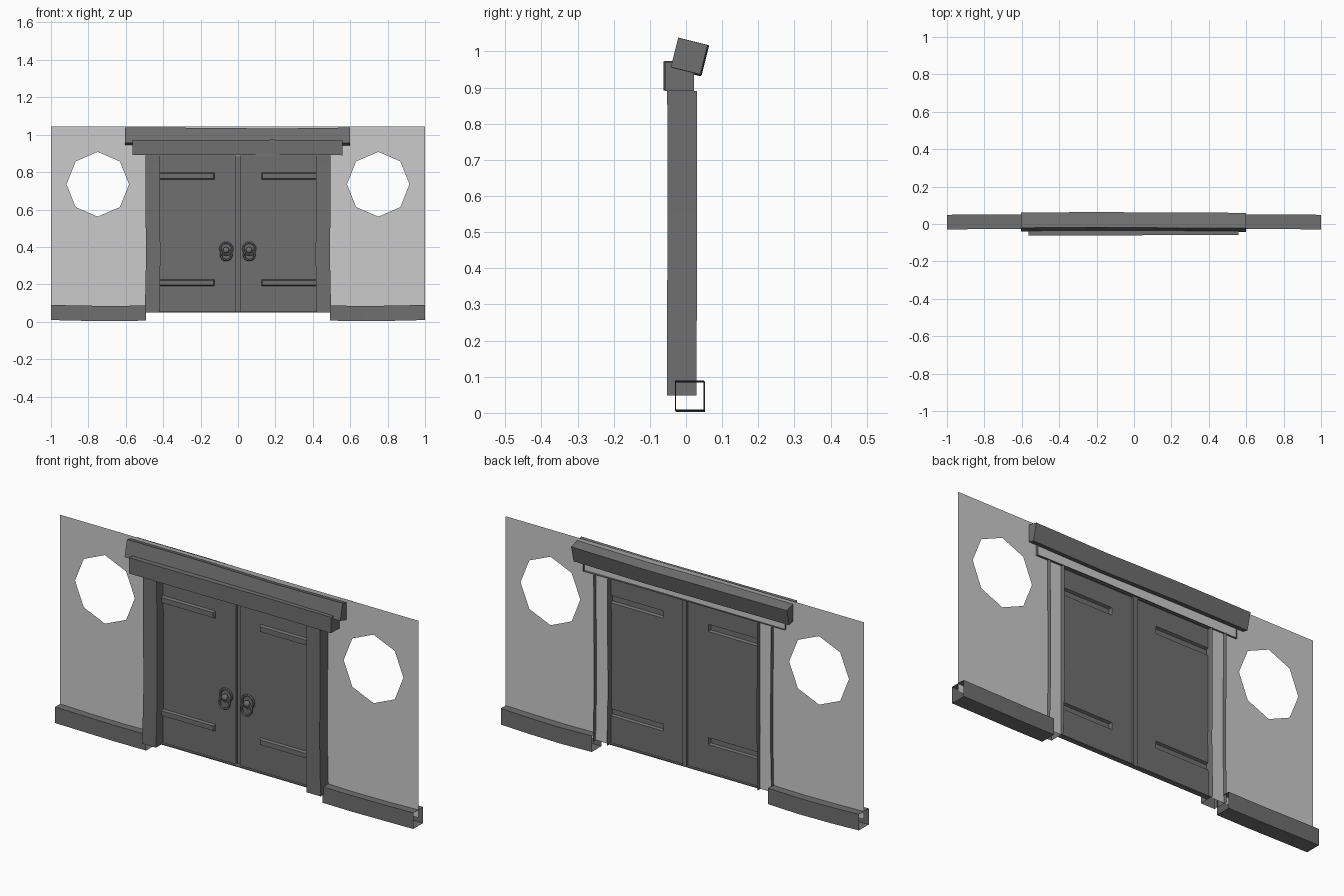
import bpy, bmesh, math

if "Cube" in bpy.data.objects:
    bpy.data.objects.remove(bpy.data.objects["Cube"])

dark = bpy.data.materials.new("dark_wood")
dark.diffuse_color = (.16, .16, .16, 1)
dark.use_nodes = True
dark.node_tree.nodes["Principled BSDF"].inputs["Base Color"].default_value = dark.diffuse_color


def smooth(ob):
    bpy.ops.object.select_all(action='DESELECT')
    ob.select_set(True)
    bpy.context.view_layer.objects.active = ob
    bpy.ops.object.shade_smooth_by_angle(angle=math.radians(35))


def finish(bm, name, mirror=False, mat=dark):
    bmesh.ops.recalc_face_normals(bm, faces=bm.faces[:])
    me = bpy.data.meshes.new(name)
    bm.to_mesh(me)
    bm.free()
    ob = bpy.data.objects.new(name, me)
    bpy.context.collection.objects.link(ob)
    if mat:
        me.materials.append(mat)
        smooth(ob)
    if mirror:
        ob.modifiers.new("Mirror", 'MIRROR')
    return ob


def sweep(name, section, stations, axis='X', closed=True, caps=True, mirror=False):
    """Sweep a section along an axis; each station is (position, offset a, offset b)."""
    bm = bmesh.new()
    rings = []
    for t, da, db in stations:
        rings.append([bm.verts.new((t, a + da, b + db) if axis == 'X' else (a + da, b + db, t))
                      for a, b in section])
    n = len(section)
    for r, s in zip(rings, rings[1:]):
        for i in range(n if closed else n - 1):
            j = (i + 1) % n
            bm.faces.new((r[i], r[j], s[j], s[i]))
    if caps:
        bm.faces.new(rings[0])
        bm.faces.new(rings[-1])
    return finish(bm, name, mirror)


# Thin wall sheet with doorway and two octagonal windows
bm = bmesh.new()
outline = [(-1, .05), (-1, 1.045), (1, 1.045), (1, .05),
           (.42, .05), (.42, .89), (-.42, .89), (-.42, .05)]
loops = [outline]
for cx in (-.75, .75):
    loops.append([(cx + .167 * math.cos(k * math.pi / 4), .735 + .173 * math.sin(k * math.pi / 4))
                  for k in range(8)])
edges = []
for loop in loops:
    vs = [bm.verts.new((x, .01, z)) for x, z in loop]
    edges += [bm.edges.new((vs[i], vs[(i + 1) % len(vs)])) for i in range(len(vs))]
bmesh.ops.triangle_fill(bm, use_beauty=True, use_dissolve=False, edges=edges)
finish(bm, "wall", mat=None)

# Open-ended base beams, slightly bowed
sweep("base_beam", [(-.03, .006), (.049, .006), (.049, .087), (-.03, .087)],
      [(.492, 0, 0), (.66, .003, -.003), (.83, .003, -.001), (1, 0, .003)],
      caps=False, mirror=True)

# Door posts: channels open at the back
sweep("door_post", [(.418, .03), (.418, -.052), (.495, -.052), (.495, .03)],
      [(.048, .003, -.001), (.33, -.003, 0), (.61, -.001, .001), (.89, 0, 0)],
      axis='Z', closed=False, caps=False, mirror=True)

# Lintel: channel open at the back
sweep("lintel", [(.02, .89), (-.06, .89), (-.06, .97), (.02, .97)],
      [(-.565, -.001, .002), (-.19, -.002, .002), (.19, .001, .003), (.56, .002, 0)],
      closed=False)

# Tilted top beam
h, ang = .042, math.radians(-14)
square = []
for a, b in ((-h, -h), (h, -h), (h, h), (-h, h)):
    square.append((.01 + a * math.cos(ang) - b * math.sin(ang),
                   .985 + a * math.sin(ang) + b * math.cos(ang)))
sweep("top_beam", square,
      [(-.605, 0, .002), (-.2, .003, .001), (.2, 0, -.003), (.6, -.001, .002)])

# Double door sheet: raised hinge straps and a recessed centre seam
bm = bmesh.new()
xs = [-.42, -.125, -.012, .012, .125, .42]
zs = [.052, .19, .225, .76, .797, .89]
grid = [[bm.verts.new((x, 0, z)) for x in xs] for z in zs]
straps, seam = [], []
for j in range(5):
    for i in range(5):
        f = bm.faces.new((grid[j][i], grid[j][i + 1], grid[j + 1][i + 1], grid[j + 1][i]))
        if i in (0, 4) and j in (1, 3):
            straps.append(f)
        elif i == 2:
            seam.append(f)


def push(faces, dy):
    new = bmesh.ops.extrude_face_region(bm, geom=faces)["geom"]
    vs = [g for g in new if isinstance(g, bmesh.types.BMVert)]
    bmesh.ops.delete(bm, geom=[f for f in faces if f.is_valid], context='FACES')
    bmesh.ops.translate(bm, verts=vs, vec=(0, dy, 0))
    return vs


for f in straps:
    vs = push([f], -.012)
    zc = sum(v.co.z for v in vs) / 4
    for v in vs:
        v.co.z = zc + (v.co.z - zc) * .7
        if abs(v.co.x) < .2:
            v.co.x += math.copysign(.005, v.co.x)
push(seam, .012)
finish(bm, "double_door")


# Ring handles: round plate rim, knob and hanging ring
def torus(name, x, y, z, major, minor, tilt=0):
    bpy.ops.mesh.primitive_torus_add(major_segments=16, minor_segments=6, major_radius=major,
                                     minor_radius=minor, location=(x, y, z),
                                     rotation=(math.pi / 2 + tilt, 0, 0))
    ob = bpy.context.object
    ob.name = name
    ob.data.materials.append(dark)
    smooth(ob)


for side, x in (("left", -.063), ("right", .06)):
    torus("handle_rim_" + side, x, -.006, .39, .032, .006)
    torus("handle_ring_" + side, x, -.018, .357, .028, .006, math.radians(-8))
    bpy.ops.mesh.primitive_uv_sphere_add(segments=12, ring_count=8, radius=.017,
                                         location=(x, -.0145, .383))
    knob = bpy.context.object
    knob.name = "handle_knob_" + side
    knob.scale = (1, .8, 1)
    knob.data.materials.append(dark)
    smooth(knob)

# Sill lip under the doors
sweep("door_sill", [(-.012, .049), (.012, .049), (.012, .054), (-.012, .054)],
      [(-.42, 0, 0), (.42, 0, 0)])
